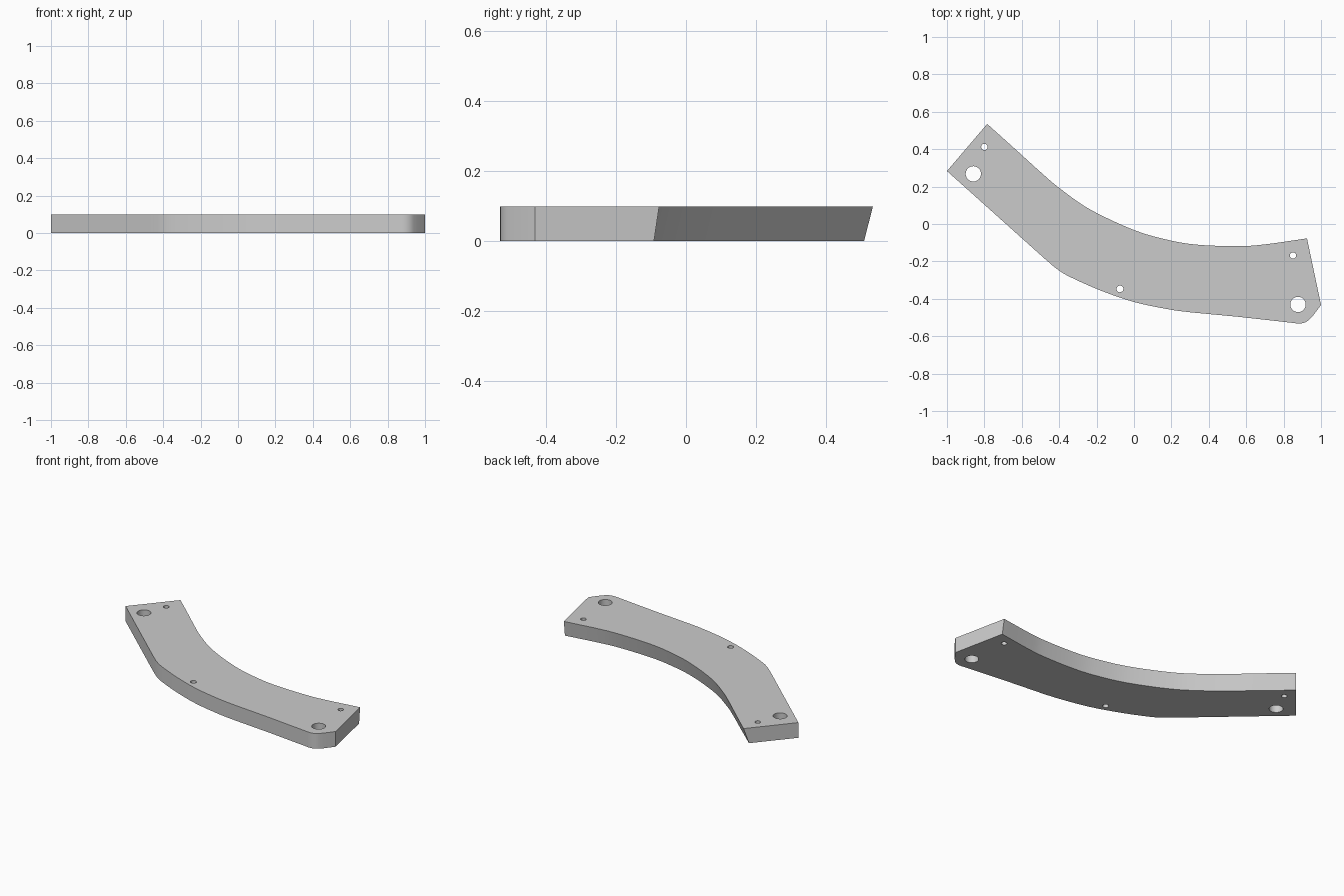
import bpy, bmesh
from math import radians
from mathutils import Vector

if "Cube" in bpy.data.objects:
    bpy.data.objects.remove(bpy.data.objects["Cube"])

H = 0.098

def spline(pts, n=6):
    """Smooth curve passing through the given points."""
    p = [Vector(q) for q in pts]
    p = [2 * p[0] - p[1]] + p + [2 * p[-1] - p[-2]]
    out = []
    for a, b, c, d in zip(p, p[1:], p[2:], p[3:]):
        for i in range(n):
            t = i / n
            out.append(0.5 * (2 * b + (c - a) * t + (2 * a - 5 * b + 4 * c - d) * t * t
                              + (3 * b - a - 3 * c + d) * t ** 3))
    return out + [p[-2]]

# Plate outline: concave inner edge, rounded corner, convex outer edge
inner = spline([(-0.785, 0.535), (-0.64, 0.405), (-0.50, 0.278), (-0.396, 0.19),
                (-0.235, 0.078), (0, -0.032), (0.19, -0.087), (0.353, -0.112),
                (0.567, -0.118), (0.70, -0.109), (0.925, -0.077)])
corner = spline([(0.957, -0.49), (0.926, -0.52), (0.888, -0.532), (0.834, -0.527)], 4)
outer = spline([(0.30, -0.472), (0.19, -0.457), (0, -0.417), (-0.18, -0.355),
                (-0.342, -0.283), (-0.41, -0.242), (-0.476, -0.187)], 5)
rest = [Vector((1.0, -0.433))] + corner + [Vector((0.567, -0.497))] + outer + [Vector((-1.0, 0.283))]

# The inner wall leans in towards the bottom, more at the left end
lean_a = (Vector((-1.0, 0.283)) - inner[0]).normalized()
lean_b = (Vector((1.0, -0.433)) - inner[-1]).normalized()
lower = []
for i, q in enumerate(inner):
    t = i / (len(inner) - 1)
    direction = lean_a.lerp(lean_b, t).normalized()
    lower.append(q + direction * (0.033 * (1 - t) + 0.015 * t))

bm = bmesh.new()
top = [bm.verts.new((q.x, q.y, H)) for q in inner + rest]
bottom = [bm.verts.new((q.x, q.y, 0)) for q in lower + rest]
bm.faces.new(top)
bm.faces.new(bottom[::-1])
for i in range(len(top)):
    j = (i + 1) % len(top)
    bm.faces.new((top[i], top[j], bottom[j], bottom[i]))
bmesh.ops.recalc_face_normals(bm, faces=bm.faces)
mesh = bpy.data.meshes.new("curved_plate")
bm.to_mesh(mesh)
bm.free()
plate = bpy.data.objects.new("curved_plate", mesh)
bpy.context.collection.objects.link(plate)

# Through holes: two large bolt holes and three small pin holes
for x, y, r in [(-0.859, 0.268, 0.041), (0.877, -0.43, 0.041),
                (-0.80, 0.412, 0.017), (0.85, -0.168, 0.017), (-0.075, -0.347, 0.018)]:
    bpy.ops.mesh.primitive_cylinder_add(vertices=40, radius=r, depth=0.4, location=(x, y, H / 2))
    cutter = bpy.context.object
    cutter.name = "hole_cutter"
    cutter.hide_render = True
    mod = plate.modifiers.new("hole", 'BOOLEAN')
    mod.object = cutter
    mod.operation = 'DIFFERENCE'
    mod.solver = 'EXACT'
    bpy.context.view_layer.objects.active = plate
    bpy.ops.object.modifier_apply(modifier=mod.name)
    bpy.data.objects.remove(cutter)

bpy.ops.object.select_all(action='DESELECT')
plate.select_set(True)
bpy.context.view_layer.objects.active = plate
bpy.ops.object.shade_smooth_by_angle(angle=radians(25))
